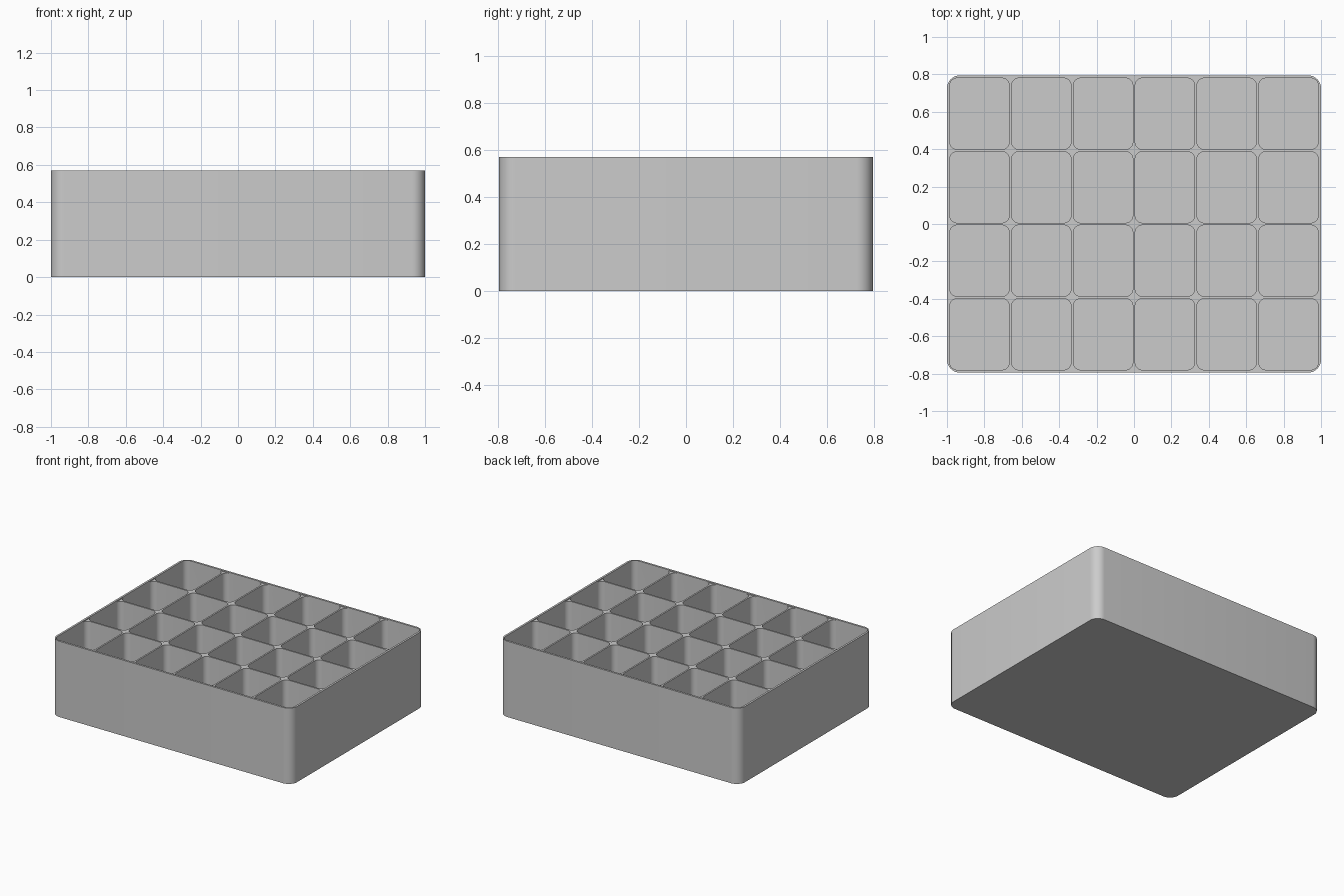
import bpy, bmesh, math

cube = bpy.data.objects.get("Cube")
if cube:
    bpy.data.objects.remove(cube, do_unlink=True)

W, D, H = 2.0, 1.59, 0.57          # outer size
WALL, GAP, FLOOR = 0.015, 0.012, 0.02
RIM = 0.008                        # dividers sit just below the rim
COLS, ROWS = 6, 4


def rounded_block(bm, cx, cy, w, d, r, z0, z1, steps=8):
    """Add a closed upright block with rounded vertical corners."""
    ring = []
    for k, (sx, sy) in enumerate([(1, 1), (-1, 1), (-1, -1), (1, -1)]):
        for i in range(steps + 1):
            a = math.pi / 2 * (k + i / steps)
            ring.append((cx + sx * (w / 2 - r) + r * math.cos(a),
                         cy + sy * (d / 2 - r) + r * math.sin(a)))
    low = [bm.verts.new((x, y, z0)) for x, y in ring]
    high = [bm.verts.new((x, y, z1)) for x, y in ring]
    bm.faces.new(low[::-1])
    bm.faces.new(high)
    n = len(ring)
    for i in range(n):
        j = (i + 1) % n
        bm.faces.new((low[i], low[j], high[j], high[i]))


def make_object(name, bm):
    mesh = bpy.data.meshes.new(name)
    bm.to_mesh(mesh)
    bm.free()
    obj = bpy.data.objects.new(name, mesh)
    bpy.context.collection.objects.link(obj)
    return obj


# Grey material
grey = bpy.data.materials.new("light_grey")
grey.use_nodes = True
colour = (0.6, 0.6, 0.6, 1)
grey.diffuse_color = colour
grey.node_tree.nodes["Principled BSDF"].inputs["Base Color"].default_value = colour

# Solid tray body
bm = bmesh.new()
rounded_block(bm, 0, 0, W, D, 0.07, 0, H)
tray = make_object("compartment_tray", bm)
tray.data.materials.append(grey)

# Compartment cutters in a regular grid
cell_w = (W - 2 * WALL - (COLS - 1) * GAP) / COLS
cell_d = (D - 2 * WALL - (ROWS - 1) * GAP) / ROWS
bm = bmesh.new()
for c in range(COLS):
    for r in range(ROWS):
        rounded_block(bm, (c - (COLS - 1) / 2) * (cell_w + GAP),
                      (r - (ROWS - 1) / 2) * (cell_d + GAP),
                      cell_w, cell_d, 0.04, FLOOR, H + 0.1)
cells = make_object("compartment_cutter", bm)

# Shallow recess inside the rim
bm = bmesh.new()
rounded_block(bm, 0, 0, W - 2 * WALL, D - 2 * WALL, 0.055, H - RIM, H + 0.2)
recess = make_object("rim_cutter", bm)

# Cut the body, then discard the cutters
bpy.ops.object.select_all(action="DESELECT")
tray.select_set(True)
bpy.context.view_layer.objects.active = tray
for cutter in (cells, recess):
    cutter.hide_render = True
    mod = tray.modifiers.new(cutter.name, "BOOLEAN")
    mod.operation = "DIFFERENCE"
    mod.solver = "EXACT"
    mod.object = cutter
    bpy.ops.object.modifier_apply(modifier=mod.name)
    bpy.data.objects.remove(cutter, do_unlink=True)

bpy.ops.object.shade_smooth_by_angle(angle=math.radians(30))
